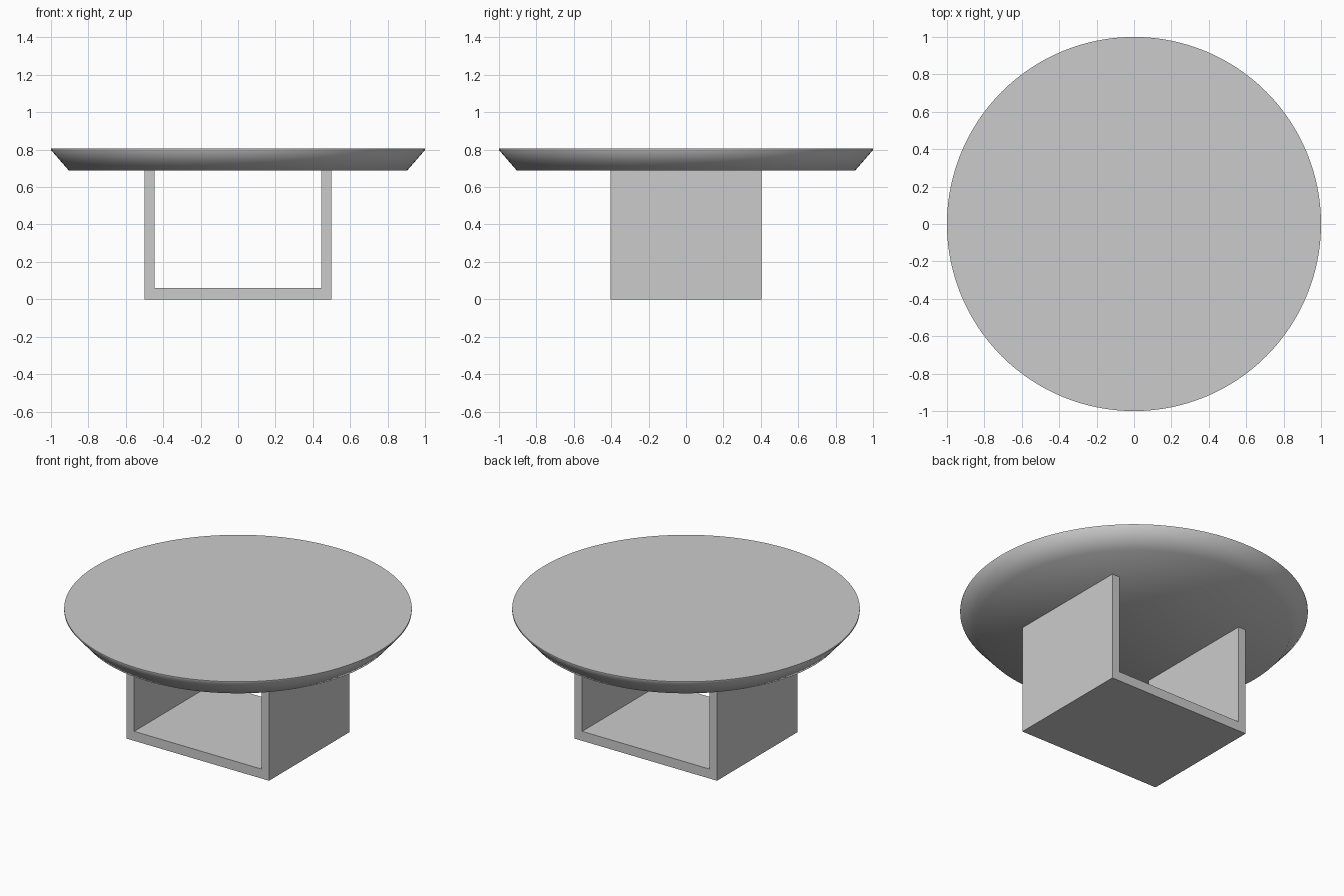
import bpy, bmesh, math

if "Cube" in bpy.data.objects:
    bpy.data.objects.remove(bpy.data.objects["Cube"])


def finish(name, bm):
    bmesh.ops.recalc_face_normals(bm, faces=bm.faces)
    mesh = bpy.data.meshes.new(name)
    bm.to_mesh(mesh)
    bm.free()
    obj = bpy.data.objects.new(name, mesh)
    bpy.context.collection.objects.link(obj)
    return obj


def turned(name, profile, sides):
    """Solid of revolution from (radius, z) points, closed with flat caps."""
    bm = bmesh.new()
    rings = []
    for r, z in profile:
        rings.append([bm.verts.new((r * math.cos(2 * math.pi * i / sides),
                                    r * math.sin(2 * math.pi * i / sides), z))
                      for i in range(sides)])
    for a, b in zip(rings, rings[1:]):
        for i in range(sides):
            j = (i + 1) % sides
            bm.faces.new((a[i], a[j], b[j], b[i]))
    bm.faces.new(rings[0][::-1])
    bm.faces.new(rings[-1])
    return finish(name, bm)


def extruded(name, outline, depth):
    """Front (x, z) outline extruded along y, centred on y = 0."""
    bm = bmesh.new()
    face = bm.faces.new([bm.verts.new((x, -depth / 2, z)) for x, z in outline])
    new = bmesh.ops.extrude_face_region(bm, geom=[face])["geom"]
    bmesh.ops.translate(bm, vec=(0, depth, 0),
                        verts=[v for v in new if isinstance(v, bmesh.types.BMVert)])
    return finish(name, bm)


# Round top with a thin rim and an undercut edge
TOP, UNDERSIDE = 0.807, 0.689
top = turned("table_top", [(0.905, UNDERSIDE), (1.0, 0.798), (1.0, TOP)], 128)
bpy.context.view_layer.objects.active = top
top.select_set(True)
bpy.ops.object.shade_smooth_by_angle(angle=math.radians(60))

# U-shaped base: floor slab with two upright side panels
half = [(0.5, 0), (0.5, UNDERSIDE), (0.447, UNDERSIDE), (0.447, 0.06)]
extruded("table_base", half + [(-x, z) for x, z in reversed(half)], 0.806)
